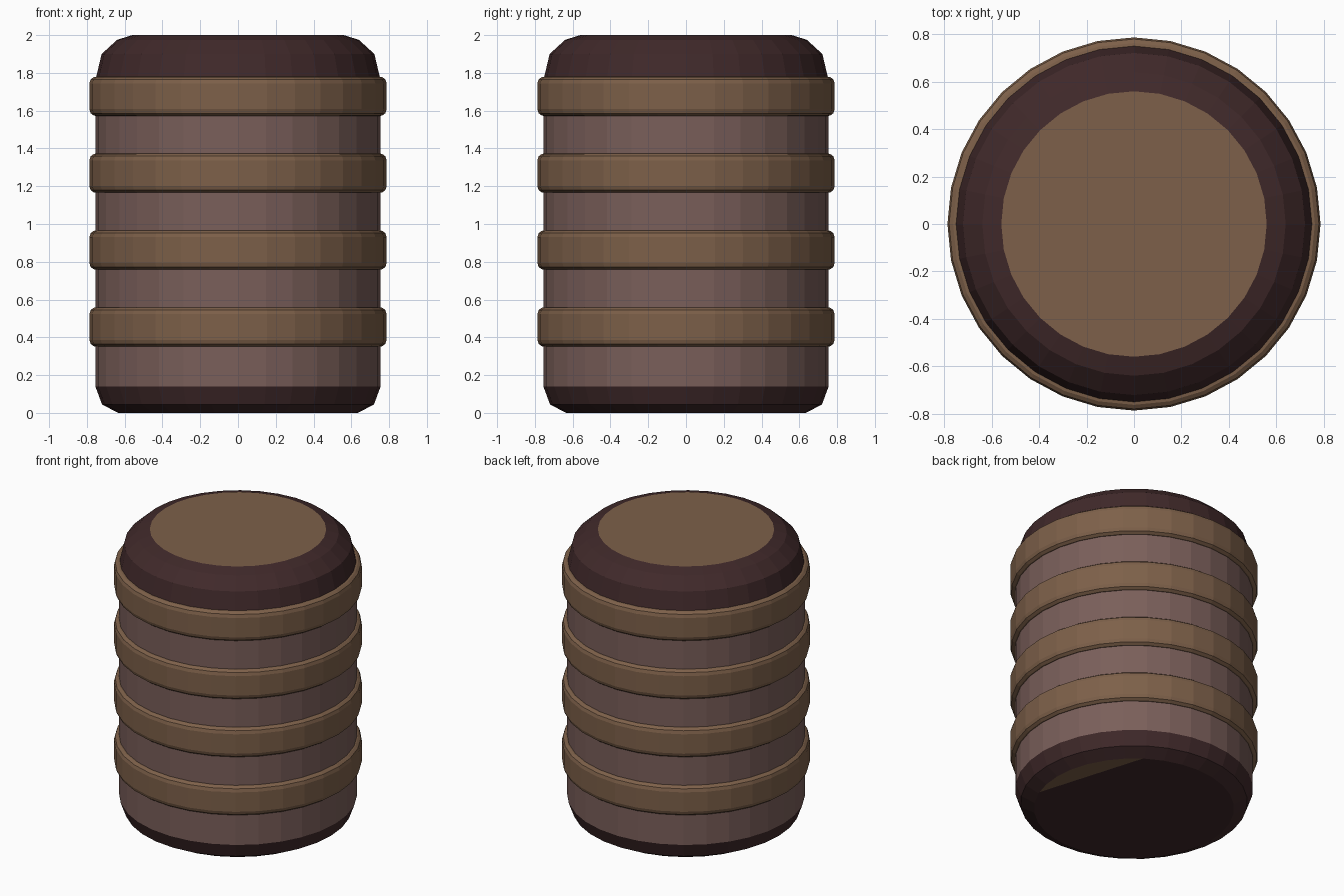
import bpy, bmesh
from math import sin, cos, pi, radians
from mathutils import Vector

cube = bpy.data.objects.get("Cube")
if cube:
    bpy.data.objects.remove(cube, do_unlink=True)

SIDES = 32


def material(name, rgb):
    m = bpy.data.materials.new(name)
    m.use_nodes = True
    m.diffuse_color = (*rgb, 1)
    m.node_tree.nodes["Principled BSDF"].inputs["Base Color"].default_value = (*rgb, 1)
    return m


body_mat = material("dusty mauve", (0.195, 0.114, 0.102))
band_mat = material("brown", (0.205, 0.117, 0.067))
dark_mat = material("dark maroon", (0.051, 0.022, 0.023))


def lathe(name, profile, mats, closed=False, paint=None):
    """Spin (radius, z) points around z; open profiles get end caps."""
    bm = bmesh.new()
    rings = [[bm.verts.new((r * cos(2 * pi * i / SIDES), r * sin(2 * pi * i / SIDES), z))
              for i in range(SIDES)] for r, z in profile]
    pairs = list(zip(rings, rings[1:]))
    if closed:
        pairs.append((rings[-1], rings[0]))
    else:
        bm.faces.new(rings[0][::-1])
        bm.faces.new(rings[-1])
    for a, b in pairs:
        for i in range(SIDES):
            j = (i + 1) % SIDES
            bm.faces.new((a[i], a[j], b[j], b[i]))
    bm.normal_update()
    if paint:
        paint(bm)
    mesh = bpy.data.meshes.new(name)
    bm.to_mesh(mesh)
    bm.free()
    for m in mats:
        mesh.materials.append(m)
    ob = bpy.data.objects.new(name, mesh)
    bpy.context.collection.objects.link(ob)
    return ob


def paint_barrel(bm):
    # Split the base disc so one chipped segment can show the brown material
    side = Vector((cos(radians(17)), sin(radians(17)), 0))
    base = [f for f in bm.faces if f.normal.z < -0.99]
    edges = {e for f in base for e in f.edges}
    verts = {v for f in base for v in f.verts}
    bmesh.ops.bisect_plane(bm, geom=base + list(edges) + list(verts),
                           plane_co=side * 0.5, plane_no=side)
    for f in bm.faces:
        c = f.calc_center_median()
        if f.normal.z > 0.99:
            f.material_index = 1
        elif f.normal.z < -0.99:
            f.material_index = 1 if c.dot(side) > 0.5 else 2
        elif c.z < 0.14 or c.z > 1.76:
            f.material_index = 2


# Barrel body with dark rounded ends and a brown lid
lathe("barrel_body",
      [(0.635, 0), (0.72, 0.045), (0.755, 0.14), (0.755, 1.76),
       (0.722, 1.9), (0.64, 1.975), (0.56, 2.0)],
      [body_mat, band_mat, dark_mat], paint=paint_barrel)

# Four bevelled hoops
for n in range(4):
    z = 0.455 + 0.407 * n
    lathe(f"hoop_{n + 1}",
          [(0.74, z - 0.105), (0.763, z - 0.102), (0.78, z - 0.09), (0.787, z - 0.068),
           (0.787, z + 0.068), (0.78, z + 0.09), (0.763, z + 0.102), (0.74, z + 0.105)],
          [band_mat], closed=True)
